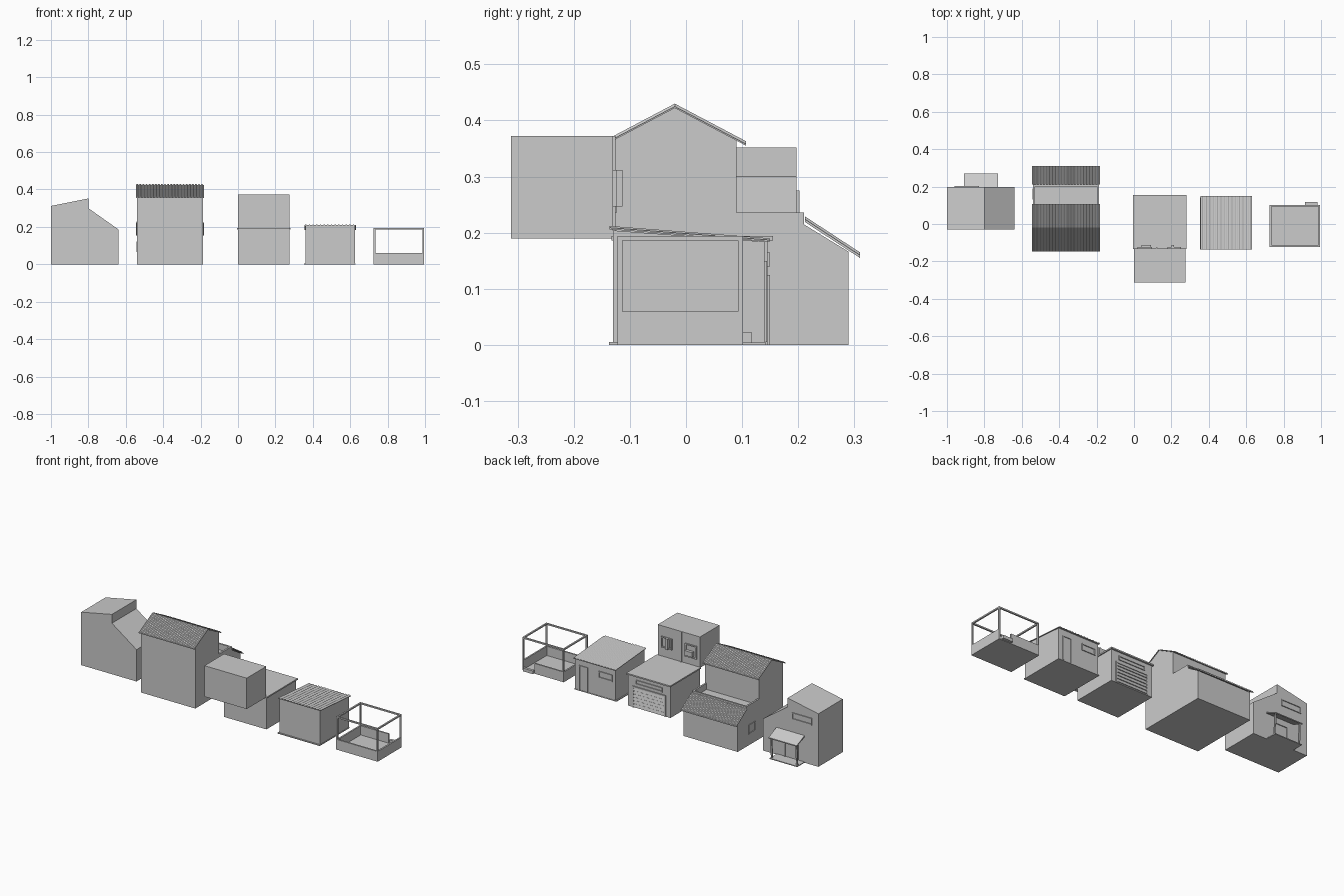
import bpy, bmesh, math
from mathutils import Vector

if "Cube" in bpy.data.objects:
    bpy.data.objects.remove(bpy.data.objects["Cube"])


def finish(name, bm):
    bmesh.ops.recalc_face_normals(bm, faces=bm.faces)
    me = bpy.data.meshes.new(name)
    bm.to_mesh(me)
    bm.free()
    ob = bpy.data.objects.new(name, me)
    bpy.context.collection.objects.link(ob)
    return ob


def add_box(bm, x0, x1, y0, y1, z0, z1):
    geo = bmesh.ops.create_cube(bm, size=1)
    for v in geo['verts']:
        v.co = Vector(((x0 + x1) / 2 + v.co.x * (x1 - x0),
                       (y0 + y1) / 2 + v.co.y * (y1 - y0),
                       (z0 + z1) / 2 + v.co.z * (z1 - z0)))


def boxes(name, *dims):
    bm = bmesh.new()
    for d in dims:
        add_box(bm, *d)
    return finish(name, bm)


def prism(name, pts, lo, hi, axis='x'):
    """Extrude a 2D profile: (y,z) along x, or (x,z) along y."""
    bm = bmesh.new()
    at = (lambda p: (lo, p[0], p[1])) if axis == 'x' else (lambda p: (p[0], lo, p[1]))
    f = bm.faces.new([bm.verts.new(at(p)) for p in pts])
    out = bmesh.ops.extrude_face_region(bm, geom=[f])
    d = Vector((hi - lo, 0, 0)) if axis == 'x' else Vector((0, hi - lo, 0))
    bmesh.ops.translate(bm, vec=d, verts=[g for g in out['geom'] if isinstance(g, bmesh.types.BMVert)])
    return finish(name, bm)


def corrugated(name, x0, x1, top, bottom, ribs, depth, thick):
    """Ribbed sheet running from the top (y,z) to the bottom (y,z)."""
    bm = bmesh.new()
    step = (x1 - x0) / ribs
    prof = []
    for i in range(ribs):
        for u, h in ((0, 0), (.25, depth), (.5, depth), (.75, 0)):
            prof.append((x0 + (i + u) * step, h))
    prof.append((x1, 0))
    rows = []
    for (y, z), off in ((top, 0), (bottom, 0), (bottom, 1), (top, 1)):
        rows.append([bm.verts.new((x, y, z - thick + (h + thick - depth) * (1 - off))) for x, h in prof])
    n = len(prof)
    for r in range(4):
        a, b = rows[r], rows[(r + 1) % 4]
        for i in range(n - 1):
            bm.faces.new((a[i], a[i + 1], b[i + 1], b[i]))
    for k in (0, n - 1):
        bm.faces.new([r[k] for r in rows])
    return finish(name, bm)


def frame(name, x0, x1, y, z0, z1, w=.006, d=.005, sill=True):
    """Door or window surround on a wall facing +y."""
    parts = [(x0, x0 + w, y - .004, y + d, z0, z1), (x1 - w, x1, y - .004, y + d, z0, z1),
             (x0, x1, y - .004, y + d, z1 - w, z1)]
    if sill:
        parts.append((x0, x1, y - .004, y + d, z0, z0 + w))
    return boxes(name, *parts)


# House with a tall part and a lean-to part
prism('stepped_house', [(-1, 0), (-.64, 0), (-.64, .187), (-.80, .30), (-.80, .352), (-1, .312)],
      -.03, .197, 'y')
frame('stepped_house_window', -.96, -.83, .197, .235, .275)
frame('stepped_house_door', -.87, -.78, .197, .005, .12, sill=False)
boxes('porch_deck', (-.91, -.73, .197, .265, 0, .005))
prism('porch_awning', [(.197, .160), (.27, .128), (.27, .122), (.197, .152)], -.91, -.727)
for i, x in enumerate((-.905, -.741)):
    prism('porch_post_%d' % i, [(.248, .004), (.256, .004), (.264, .128), (.256, .132)], x, x + .009)

# Gabled house with tall hall and low rear wing
prism('gable_hall', [(-.13, 0), (.09, 0), (.09, .367), (-.02, .424), (-.13, .367)], -.54, -.187)
for side in (-1, 1):
    corrugated('hall_roof_%s' % ('front' if side < 0 else 'back'), -.545, -.182,
               (-.02, .430), (-.02 + side * .127, .363), 22, .005, .008)
prism('rear_wing', [(.09, 0), (.29, 0), (.29, .166), (.205, .218), (.205, .20), (.09, .20)], -.54, -.187)
boxes('terrace_parapet', (-.54, -.53, .09, .21, .19, .236), (-.197, -.187, .09, .21, .19, .236),
      (-.54, -.187, .20, .21, .19, .236))
corrugated('wing_roof', -.545, -.182, (.212, .229), (.31, .165), 22, .005, .010)
boxes('wing_side_window', (-.544, -.538, .13, .19, .065, .071), (-.544, -.538, .13, .19, .115, .121),
      (-.544, -.538, .13, .136, .065, .121), (-.544, -.538, .184, .19, .065, .121))

# Garage with roller shutter
boxes('garage_body', (0, .275, -.128, .145, 0, .188))
boxes('garage_roof', (-.006, .281, -.133, .155, .186, .194))
frame('shutter_frame', .03, .245, .145, 0, .125, .008, .005, False)
for i in range(6):
    z = .006 + i * .019
    prism('shutter_slat_%d' % i, [(.143, z), (.150, z), (.146, z + .016), (.143, z + .016)], .038, .237)
frame('garage_vent', .05, .225, .145, .14, .165, .005)

# Upper storey block, set apart from the garage
boxes('upper_storey', (0, .275, -.312, -.13, .19, .372))
boxes('upper_pilaster', (.118, .126, -.132, -.126, .19, .372))
frame('upper_window_a', .18, .25, -.13, .247, .312, .007, .006)
frame('upper_window_b', .02, .095, -.13, .235, .312, .007, .006)
boxes('wall_cooler', (.04, .09, -.13, -.113, .247, .275))
boxes('window_shutter', (.20, .215, -.13, -.113, .247, .312))

# Small shed with a sloping sheet roof
prism('shed_body', [(-.13, 0), (.14, 0), (.14, .184), (-.13, .204)], .36, .625)
boxes('shed_base', (.353, .628, -.137, .142, 0, .005))
corrugated('shed_roof', .355, .63, (-.136, .212), (.15, .190), 14, .003, .006)
frame('shed_door', .54, .598, .14, .005, .15, .005, .004, False)
frame('shed_window', .38, .47, .14, .11, .15, .006, .005)

# Open stall: low walls, corner posts, top rails
X0, X1, Y0, Y1 = .725, .995, -.122, .102
T = .009
boxes('stall_floor', (X0, X1, Y0, Y1, 0, .006))
boxes('stall_walls', (X0, X0 + T, Y0, Y1, 0, .06), (X1 - T, X1, Y0, Y1, 0, .06),
      (X0, X1, Y0, Y0 + T, 0, .06), (X0, .91, Y1 - T, Y1, 0, .06))
boxes('stall_posts', *[(x, x + T, y, y + T, 0, .193) for x in (X0, X1 - T) for y in (Y0, Y1 - T)])
boxes('stall_rails', *[(X0, X1, y, y + T, .186, .194) for y in (Y0, Y1 - T)],
      *[(x, x + T, Y0, Y1, .186, .194) for x in (X0, X1 - T)])
boxes('stall_gate_post', (.905, .914, Y1 - T, Y1, 0, .06))
boxes('stall_step', (.915, .98, .102, .118, .003, .022))
